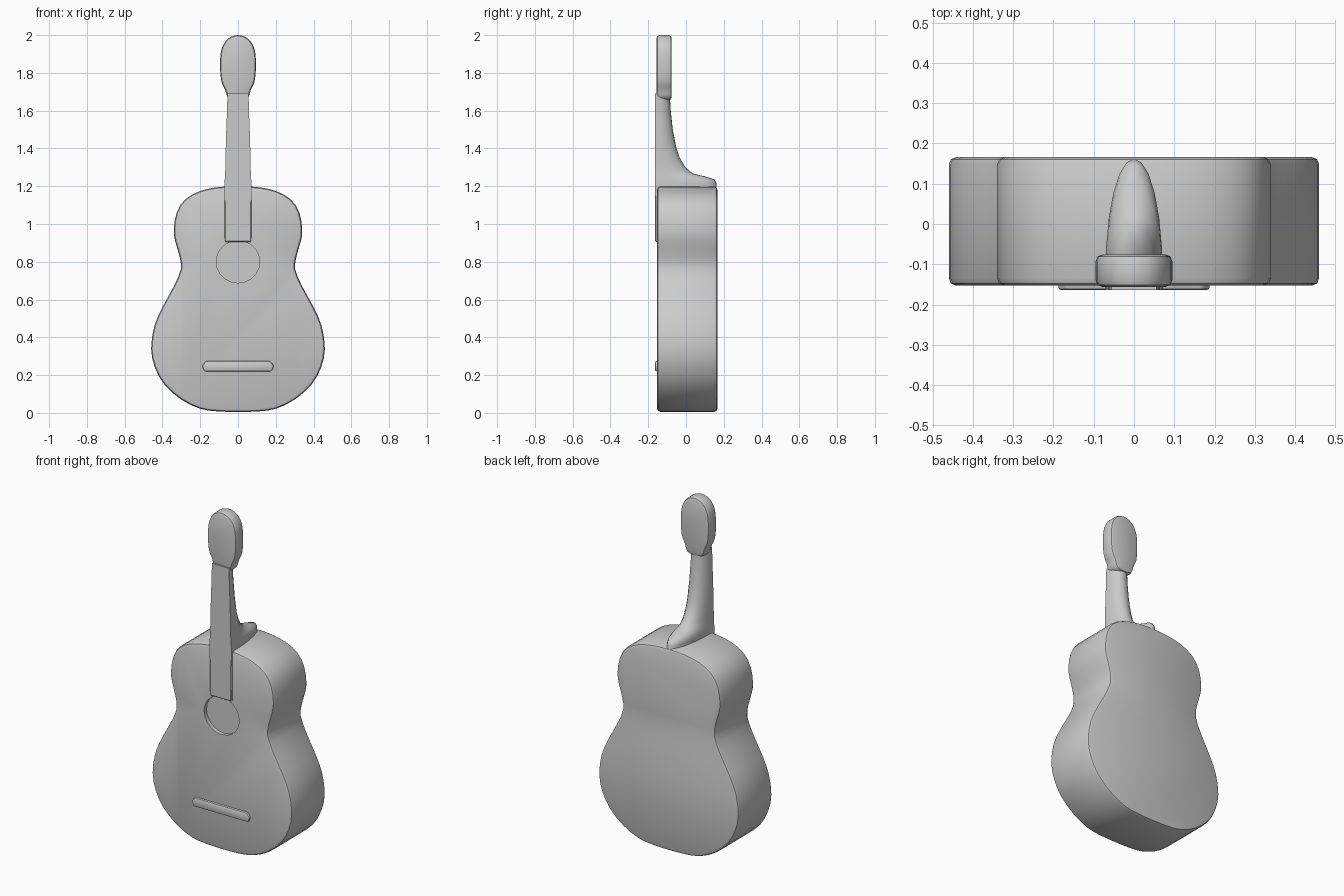
import bpy, bmesh, math
from mathutils import Vector

cube = bpy.data.objects.get("Cube")
if cube:
    bpy.data.objects.remove(cube, do_unlink=True)

grey = bpy.data.materials.new("plain_grey")
grey.use_nodes = True
grey.diffuse_color = (0.6, 0.6, 0.6, 1)
grey.node_tree.nodes["Principled BSDF"].inputs["Base Color"].default_value = (0.6, 0.6, 0.6, 1)


def make_object(name, bm):
    bmesh.ops.recalc_face_normals(bm, faces=bm.faces)
    mesh = bpy.data.meshes.new(name)
    bm.to_mesh(mesh)
    bm.free()
    obj = bpy.data.objects.new(name, mesh)
    bpy.context.collection.objects.link(obj)
    mesh.materials.append(grey)
    return obj


def select(obj):
    bpy.ops.object.select_all(action='DESELECT')
    obj.select_set(True)
    bpy.context.view_layer.objects.active = obj


def add_bevel(obj, width, segments=2):
    mod = obj.modifiers.new("Bevel", 'BEVEL')
    mod.width, mod.segments = width, segments
    mod.limit_method, mod.angle_limit = 'ANGLE', math.radians(50)
    select(obj)
    bpy.ops.object.modifier_apply(modifier=mod.name)


def finish(obj, angle=35):
    select(obj)
    bpy.ops.object.shade_smooth_by_angle(angle=math.radians(angle))


def smooth_outline(half, steps=2):
    """Mirror a half profile and round it with a closed Catmull-Rom curve."""
    pts = [Vector(p) for p in half]
    pts += [Vector((-p.x, p.y)) for p in reversed(pts[1:-1])]
    n, out = len(pts), []
    for i in range(n):
        a, b, c, d = (pts[(i + k) % n] for k in (-1, 0, 1, 2))
        for s in range(steps):
            t = s / steps
            out.append(0.5 * (2 * b + (c - a) * t + (2 * a - 5 * b + 4 * c - d) * t ** 2
                              + (3 * b - a - 3 * c + d) * t ** 3))
    return out


def slab(name, outline, front, back):
    """Extrude an x-z outline between two y positions."""
    bm = bmesh.new()
    face = bm.faces.new([bm.verts.new((p[0], front, p[1])) for p in outline])
    ext = bmesh.ops.extrude_face_region(bm, geom=[face])["geom"]
    verts = [g for g in ext if isinstance(g, bmesh.types.BMVert)]
    bmesh.ops.translate(bm, vec=(0, back - front, 0), verts=verts)
    return make_object(name, bm)


# Body: waisted outline with softened rims
body_half = [(0, 0.005), (0.11, 0.008), (0.2, 0.022), (0.3, 0.07), (0.39, 0.15),
             (0.44, 0.24), (0.46, 0.34), (0.443, 0.46), (0.4, 0.56), (0.34, 0.67),
             (0.303, 0.76), (0.31, 0.83), (0.333, 0.91), (0.34, 0.97), (0.325, 1.06),
             (0.28, 1.13), (0.2, 1.175), (0.1, 1.196), (0, 1.2)]
body = slab("body", smooth_outline(body_half), -0.153, 0.166)
add_bevel(body, 0.018)

# Shallow sound hole cut into the front
circle = [(0.115 * math.cos(a * math.tau / 20), 0.8 + 0.112 * math.sin(a * math.tau / 20))
          for a in range(20)]
cutter = slab("sound_hole_cutter", circle, -0.25, -0.13)
cutter.hide_render = True
cut = body.modifiers.new("Sound hole", 'BOOLEAN')
cut.operation, cut.solver, cut.object = 'DIFFERENCE', 'EXACT', cutter
select(body)
bpy.ops.object.modifier_apply(modifier=cut.name)
bpy.data.objects.remove(cutter, do_unlink=True)
finish(body)

# Neck: flat front, rounded back, flaring into the heel (z, half width, back y)
sections = [(1.12, 0.07, 0.16), (1.215, 0.072, 0.162), (1.237, 0.07, 0.15),
            (1.252, 0.069, 0.1), (1.268, 0.068, 0.035), (1.3, 0.067, -0.003),
            (1.35, 0.066, -0.033), (1.4, 0.065, -0.05), (1.5, 0.062, -0.07),
            (1.6, 0.058, -0.081), (1.69, 0.056, -0.086)]
neck_front, arc = -0.164, 12
bm = bmesh.new()
rings = []
for z, w, back in sections:
    ring = []
    for i in range(arc + 1):
        t = math.pi * i / arc
        ring.append(bm.verts.new((w * math.cos(t),
                                  neck_front + (back - neck_front) * math.sin(t) ** 0.85, z)))
    rings.append(ring)
for low, high in zip(rings, rings[1:]):
    for i in range(arc + 1):
        j = (i + 1) % (arc + 1)
        bm.faces.new((low[i], low[j], high[j], high[i]))
bm.faces.new(rings[0])
bm.faces.new(rings[-1])
finish(make_object("neck", bm), 50)

# Fingerboard running over the body to the sound hole
board = slab("fingerboard", [(-0.07, 0.905), (0.07, 0.905), (0.072, 1.2), (-0.072, 1.2)],
             neck_front, -0.14)
add_bevel(board, 0.005, 1)
finish(board)

# Headstock: rounded paddle
head_half = [(0, 1.655), (0.05, 1.665), (0.068, 1.71), (0.089, 1.76), (0.095, 1.85),
             (0.086, 1.93), (0.052, 1.982), (0, 2.0)]
head = slab("headstock", smooth_outline(head_half, 3), -0.156, -0.076)
add_bevel(head, 0.016)
finish(head)

# Bridge: low bar on the lower front
bridge = slab("bridge", [(-0.18, 0.22), (0.18, 0.22), (0.19, 0.25), (0.17, 0.275),
                         (-0.17, 0.275), (-0.19, 0.25)], -0.164, -0.14)
add_bevel(bridge, 0.008)
finish(bridge)
